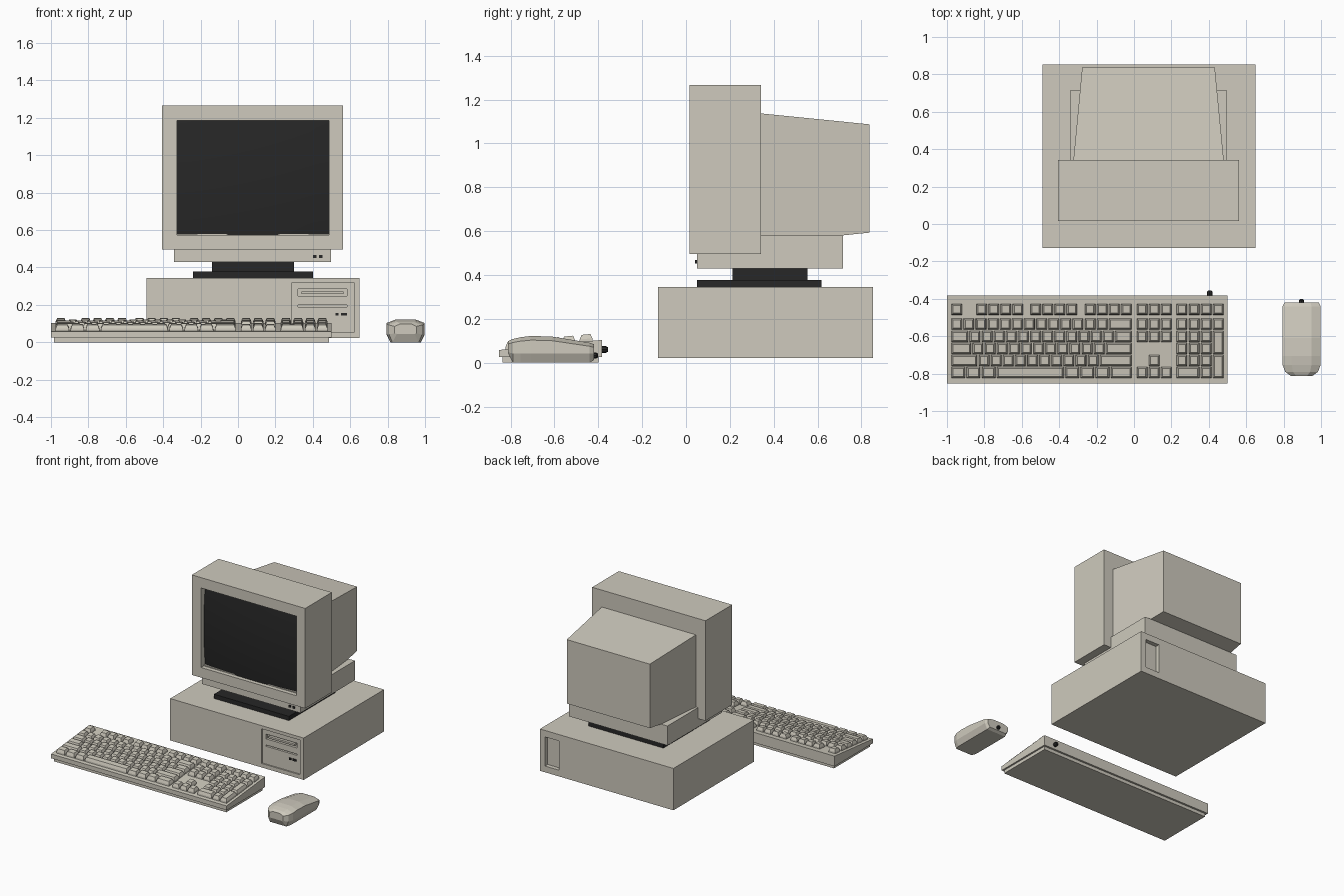
import bpy, bmesh, math

if "Cube" in bpy.data.objects:
    bpy.data.objects.remove(bpy.data.objects["Cube"])


def material(name, rgb):
    m = bpy.data.materials.new(name)
    m.diffuse_color = (*rgb, 1)
    m.use_nodes = True
    m.node_tree.nodes["Principled BSDF"].inputs["Base Color"].default_value = m.diffuse_color
    return m


BEIGE = material("beige_plastic", (0.62, 0.59, 0.51))
DARK = material("dark_plastic", (0.02, 0.02, 0.02))


def finish(name, bm, mat=BEIGE):
    bmesh.ops.recalc_face_normals(bm, faces=bm.faces)
    me = bpy.data.meshes.new(name)
    bm.to_mesh(me)
    bm.free()
    me.materials.append(mat)
    ob = bpy.data.objects.new(name, me)
    bpy.context.collection.objects.link(ob)
    return ob


def loft(bm, rings):
    """Skin closed rings of points and cap both ends."""
    rows = [[bm.verts.new(p) for p in r] for r in rings]
    n = len(rows[0])
    for a, b in zip(rows, rows[1:]):
        for i in range(n):
            bm.faces.new((a[i], a[(i + 1) % n], b[(i + 1) % n], b[i]))
    bm.faces.new(rows[0])
    bm.faces.new(rows[-1])


def rect_y(x0, x1, y, z0, z1):
    return [(x0, y, z0), (x1, y, z0), (x1, y, z1), (x0, y, z1)]


def box(name, x, y, z, mat=BEIGE):
    bm = bmesh.new()
    loft(bm, [rect_y(*x, y[0], *z), rect_y(*x, y[1], *z)])
    return finish(name, bm, mat)


def carve(ob, x, y, z):
    """Cut a box-shaped recess out of an object."""
    cutter = box("cutter", x, y, z)
    cutter.hide_render = True
    mod = ob.modifiers.new("recess", 'BOOLEAN')
    mod.operation = 'DIFFERENCE'
    mod.solver = 'EXACT'
    mod.object = cutter
    bpy.context.view_layer.objects.active = ob
    bpy.ops.object.modifier_apply(modifier=mod.name)
    bpy.data.objects.remove(cutter)


def plug(name, x, y, z, r, length):
    bm = bmesh.new()
    loft(bm, [[(x + k * math.cos(a), yy, z + k * math.sin(a))
               for a in [i * math.tau / 8 for i in range(8)]]
              for yy, k in ((y - 0.01, r), (y + length * 0.6, r), (y + length, r * 0.6))])
    finish(name, bm, DARK)


# Computer case with front drive panel and rear socket recess
case = box("case", (-0.49, 0.65), (-0.127, 0.853), (0.022, 0.345))
carve(case, (0.29, 0.62), (-0.2, -0.117), (0.053, 0.32))
carve(case, (0.32, 0.584), (-0.2, -0.095), (0.247, 0.284))
carve(case, (0.32, 0.584), (-0.2, -0.10), (0.190, 0.200))
carve(case, (0.487, 0.607), (0.82, 0.9), (0.07, 0.295))
box("drive_latch", (0.34, 0.564), (-0.117, -0.09), (0.258, 0.272))
box("power_light", (0.521, 0.537), (-0.125, -0.11), (0.143, 0.157), DARK)
box("power_button", (0.551, 0.583), (-0.125, -0.11), (0.143, 0.157), DARK)

# Monitor stand
box("stand_base", (-0.24, 0.40), (0.05, 0.618), (0.345, 0.378), DARK)
box("stand_neck", (-0.14, 0.30), (0.212, 0.555), (0.378, 0.43), DARK)

# Monitor housing
box("monitor_chin", (-0.342, 0.498), (0.05, 0.715), (0.43, 0.58))
bezel = box("monitor_bezel", (-0.406, 0.562), (0.017, 0.342), (0.495, 1.267))
carve(bezel, (-0.327, 0.486), (-0.1, 0.10), (0.573, 1.187))
bm = bmesh.new()
loft(bm, [rect_y(-0.324, 0.48, 0.34, 0.543, 1.137),
          rect_y(-0.277, 0.432, 0.837, 0.593, 1.087)])
finish("monitor_back", bm)
for i, x in enumerate((0.410, 0.443)):
    box(f"monitor_button_{i + 1}", (x - 0.009, x + 0.009), (0.042, 0.055),
        (0.452, 0.468), DARK)

# Bulging screen glass
bm = bmesh.new()
bmesh.ops.create_grid(bm, x_segments=12, y_segments=10, size=1)
for v in bm.verts:
    u, w = v.co.x, v.co.y
    v.co = (0.0795 + 0.4065 * u, 0.03 + 0.02 * u * u + 0.018 * w * w, 0.88 + 0.307 * w)
screen = finish("screen", bm, DARK)
if screen.data.polygons[0].normal.y > 0:
    screen.data.flip_normals()
for p in screen.data.polygons:
    p.use_smooth = True

# Keyboard: wedge body on a slightly smaller foot
bm = bmesh.new()
loft(bm, [[(x, -0.852, 0.025), (x, -0.852, 0.058), (x, -0.383, 0.104), (x, -0.383, 0.025)]
          for x in (-1.0, 0.5)])
finish("keyboard_body", bm)
box("keyboard_foot", (-0.985, 0.487), (-0.838, -0.398), (0, 0.026))
plug("keyboard_plug", 0.405, -0.383, 0.06, 0.016, 0.028)

# Keys: tapered caps laid out in rows
U = 0.0648
ROWS = [-0.456, -0.535, -0.6015, -0.666, -0.730, -0.794]
keys = bmesh.new()


def key(x, row, width=1, tall=1):
    x0, x1 = x + 0.004, x + width * U - 0.004
    y1 = ROWS[row] + 0.0295
    y0 = ROWS[row + tall - 1] - 0.0295

    def ring(inset, h):
        return [(px, py, 0.058 + (py + 0.852) * 0.098 + h) for px, py in
                ((x0 + inset, y0 + inset), (x1 - inset, y0 + inset),
                 (x1 - inset, y1 - inset), (x0 + inset, y1 - inset))]
    loft(keys, [ring(0, -0.003), ring(0.001, 0.012), ring(0.009, 0.032)])


def key_row(x, row, widths):
    for w in widths:
        key(x, row, w)
        x += w * U


LEFT, NAV, PAD = -0.98, 0.011, 0.224
key(LEFT, 0)
for start in (2.05, 6.5, 11):
    key_row(LEFT + start * U, 0, [1] * 4)
key_row(LEFT, 1, [1] * 13 + [2])
key_row(LEFT, 2, [1.5] + [1] * 12 + [1.5])
key_row(LEFT, 3, [1.75] + [1] * 11 + [2.25])
key_row(LEFT, 4, [2.25] + [1] * 10 + [2.75])
key_row(LEFT, 5, [1.25] * 3 + [5.65] + [1.25] * 3 + [1.85])
for r in (0, 1, 2, 5):
    key_row(NAV, r, [1] * 3)
key(NAV + U, 4)
for r in (0, 1):
    key_row(PAD, r, [1] * 4)
for r in (2, 3, 4):
    key_row(PAD, r, [1] * 3)
key_row(PAD, 5, [2, 1])
for r in (2, 4):
    key(PAD + 3 * U, r, 1, 2)
finish("keys", keys)

# Mouse: eight-sided sections along its length (y, half width, side top, crown, floor)
STATIONS = [(-0.812, 0.058, 0.085, 0.098, 0.045), (-0.79, 0.088, 0.092, 0.108, 0.0),
            (-0.755, 0.101, 0.098, 0.116, 0.0), (-0.706, 0.102, 0.103, 0.122, 0.0),
            (-0.61, 0.102, 0.100, 0.119, 0.0), (-0.44, 0.102, 0.075, 0.091, 0.0),
            (-0.420, 0.092, 0.070, 0.084, 0.012)]
MX = 0.896
bm = bmesh.new()
rings = []
for y, w, side, crown, floor in STATIONS:
    mid = max(0.042, floor + 0.003)
    half = [(0.8 * w, floor), (w, mid), (w, side), (0.52 * w, crown)]
    rings.append([(MX + x, y, z) for x, z in half] + [(MX - x, y, z) for x, z in half[::-1]])
loft(bm, rings)
finish("mouse", bm)
plug("mouse_plug", MX, -0.42, 0.033, 0.014, 0.018)
